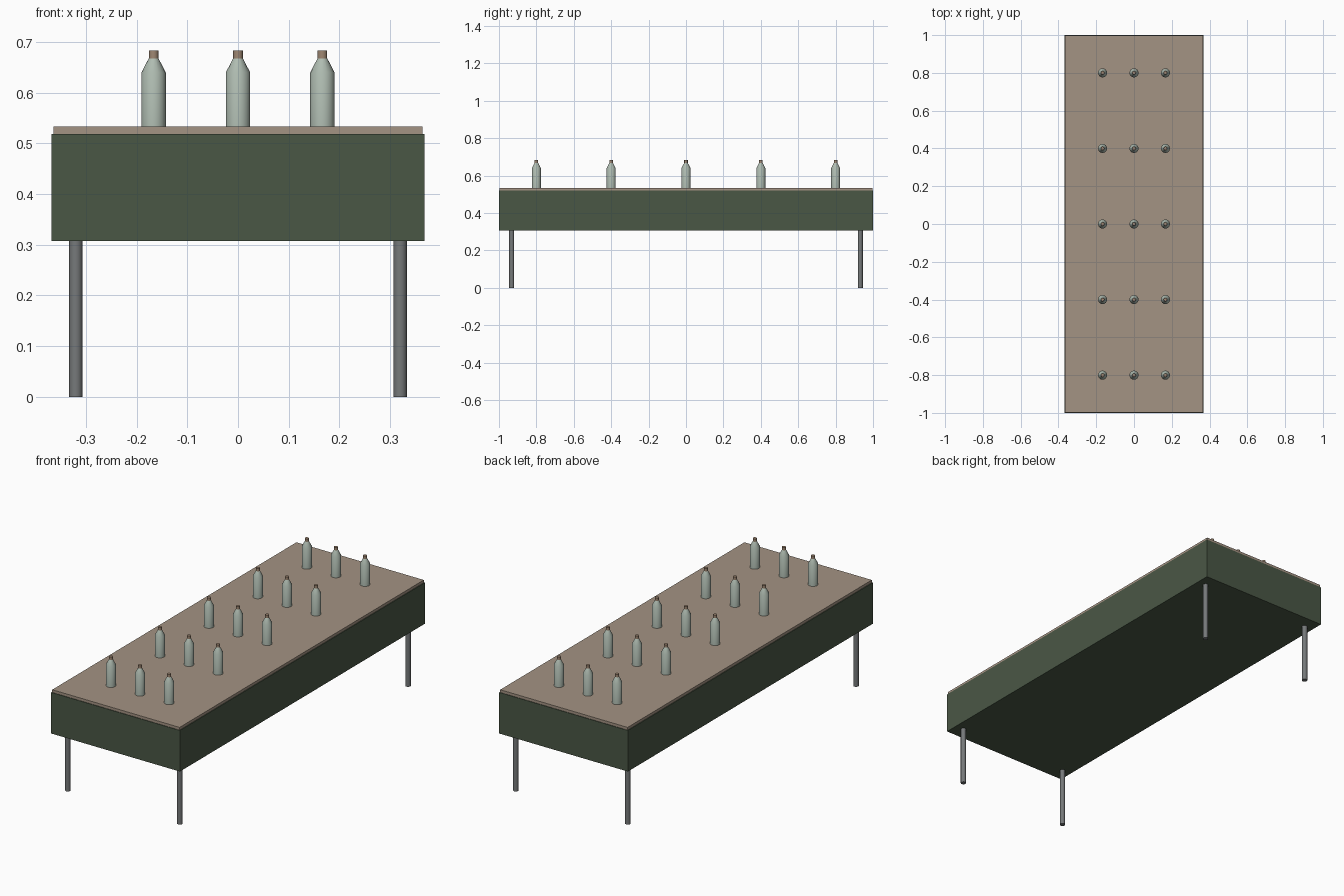
import bpy, bmesh, math

if "Cube" in bpy.data.objects:
    bpy.data.objects.remove(bpy.data.objects["Cube"])


def material(name, rgb):
    """Flat material from 0-255 display values."""
    m = bpy.data.materials.new(name)
    lin = [((c / 255 + 0.055) / 1.055) ** 2.4 for c in rgb]
    m.diffuse_color = (*lin, 1)
    m.use_nodes = True
    m.node_tree.nodes["Principled BSDF"].inputs["Base Color"].default_value = m.diffuse_color
    return m


GREEN = material("dark green", (74, 87, 69))
WOOD = material("tan wood", (164, 147, 131))
STEEL = material("grey steel", (118, 121, 122))
GLASS = material("pale glass", (176, 189, 178))
CORK = material("brown cork", (160, 136, 115))


def box(name, size, z0, z1, mat):
    bpy.ops.mesh.primitive_cube_add(size=1, location=(0, 0, (z0 + z1) / 2))
    ob = bpy.context.object
    ob.name = name
    ob.scale = (size[0], size[1], z1 - z0)
    ob.data.materials.append(mat)
    return ob


def lathe(name, profile, loc, mat, sides=16):
    """Turn a (radius, z) profile into a closed solid."""
    bm = bmesh.new()
    rings = []
    for r, z in profile:
        rings.append([bm.verts.new((r * math.cos(2 * math.pi * i / sides),
                                    r * math.sin(2 * math.pi * i / sides), z))
                      for i in range(sides)])
    for a, b in zip(rings, rings[1:]):
        for i in range(sides):
            j = (i + 1) % sides
            bm.faces.new((a[i], a[j], b[j], b[i]))
    bm.faces.new(rings[0][::-1])
    bm.faces.new(rings[-1])
    me = bpy.data.meshes.new(name)
    bm.to_mesh(me)
    bm.free()
    me.materials.append(mat)
    ob = bpy.data.objects.new(name, me)
    ob.location = loc
    bpy.context.collection.objects.link(ob)
    bpy.ops.object.select_all(action='DESELECT')
    ob.select_set(True)
    bpy.context.view_layer.objects.active = ob
    bpy.ops.object.shade_smooth_by_angle(angle=math.radians(30))
    return ob


# Table cloth skirt and board on top
box("cloth_skirt", (0.736, 2.0), 0.307, 0.519, GREEN)
box("table_top", (0.728, 1.994), 0.519, 0.533, WOOD)

# Four round legs
for x in (-0.32, 0.32):
    for y in (-0.932, 0.932):
        lathe("leg", [(0.0132, 0), (0.0132, 0.31)], (x, y, 0), STEEL)

# Five rows of three corked bottles
for row in range(-2, 3):
    for col in range(-1, 2):
        loc = (col * 0.1665, row * 0.4, 0.532)
        lathe("bottle", [(0.024, 0), (0.024, 0.108), (0.0095, 0.136)], loc, GLASS)
        lathe("cork", [(0.0095, 0.136), (0.0095, 0.151)], loc, CORK)
